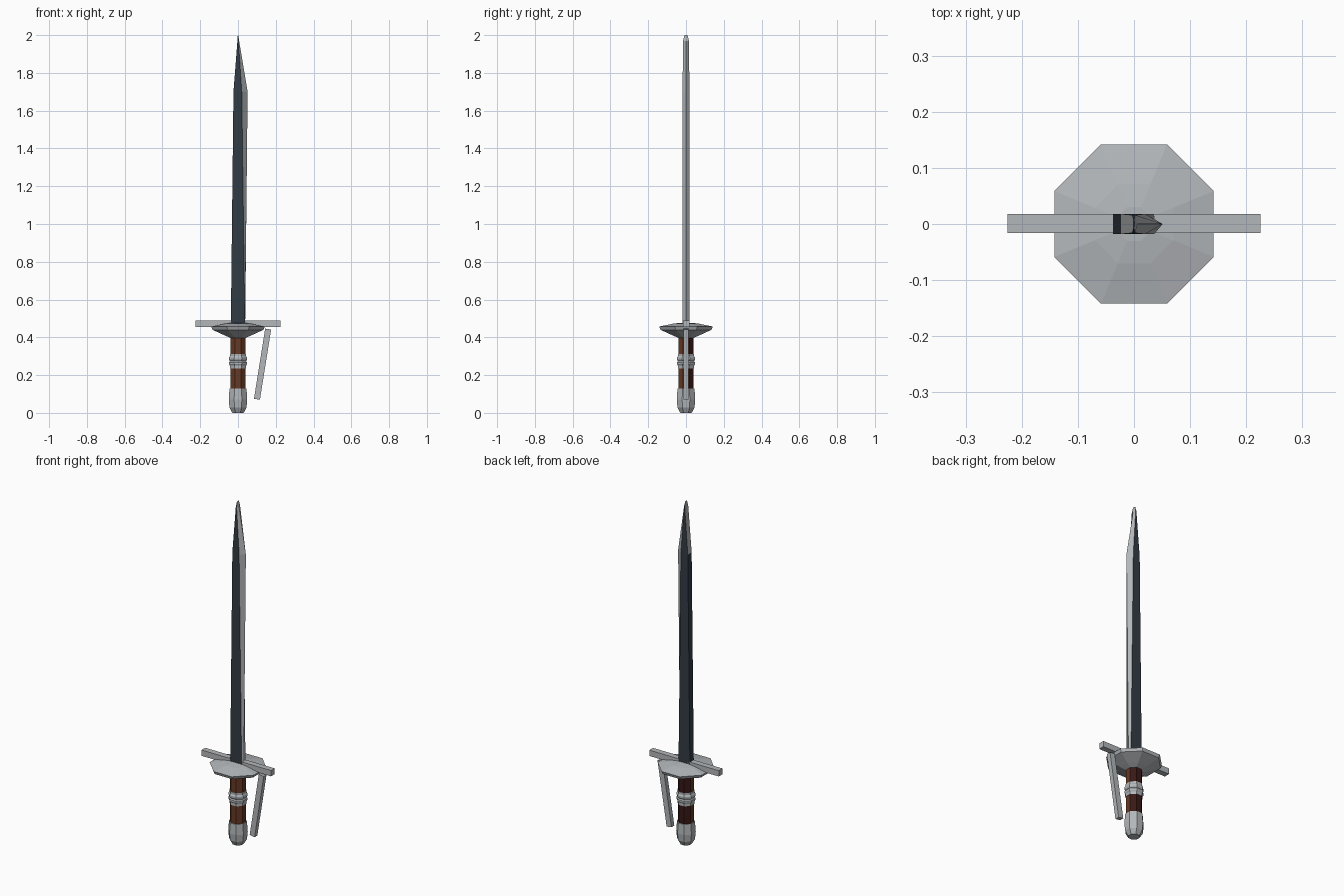
import bpy, math

if "Cube" in bpy.data.objects:
    bpy.data.objects.remove(bpy.data.objects["Cube"])


def material(name, srgb):
    m = bpy.data.materials.new(name)
    m.diffuse_color = [(c / 255) ** 2.2 for c in srgb] + [1]
    m.use_nodes = True
    m.node_tree.nodes["Principled BSDF"].inputs["Base Color"].default_value = m.diffuse_color
    return m


STEEL = material("steel", (178, 182, 185))
DARK = material("dark steel", (54, 62, 70))
BROWN = material("brown leather", (104, 60, 40))
SHADE = material("dark leather", (58, 31, 28))


def loft(name, rings, mats, rule=None):
    """Skin equal-sized rings of points, capped at both ends."""
    n = len(rings[0])
    verts = [p for ring in rings for p in ring]
    faces = [(r * n + i, r * n + (i + 1) % n, (r + 1) * n + (i + 1) % n, (r + 1) * n + i)
             for r in range(len(rings) - 1) for i in range(n)]
    faces += [tuple(reversed(range(n))), tuple(range(len(verts) - n, len(verts)))]
    me = bpy.data.meshes.new(name)
    me.from_pydata(verts, [], faces)
    for m in mats:
        me.materials.append(m)
    me.update()
    if rule:
        for p in me.polygons:
            p.material_index = rule(p)
    ob = bpy.data.objects.new(name, me)
    bpy.context.collection.objects.link(ob)
    return ob


def octagon(name, profile, mats, rule=None):
    """Eight-sided turned part; profile holds (flat-side radius, z)."""
    k = 1 / math.cos(math.pi / 8)
    rings = [[(r * k * math.cos((i + .5) * math.pi / 4),
               r * k * math.sin((i + .5) * math.pi / 4), z) for i in range(8)]
             for r, z in profile]
    return loft(name, rings, mats, rule)


def box(name, size, loc, tilt=0):
    bpy.ops.mesh.primitive_cube_add(size=1, location=loc, rotation=(0, tilt, 0))
    ob = bpy.context.object
    ob.name = name
    ob.scale = size
    ob.data.materials.append(STEEL)


# Single-edged blade: z, spine x, bevel x, edge x, half thickness
sections = [(0.46, -0.038, 0.036, 0.038, 0.018),
            (1.70, -0.024, 0.020, 0.051, 0.018),
            (1.97, -0.003, 0.002, 0.006, 0.016),
            (2.00, -0.001, 0.000, 0.001, 0.008)]
rings = [[(s, -h, z), (b, -h, z), (e, 0, z), (b, h, z), (s, h, z)]
         for z, s, b, e, h in sections]


def blade_colour(p):
    # sharpened edge and sloped tip of the spine are bright
    bevel = p.normal.x > 0.2
    tip_spine = p.normal.x < -0.5 and p.center.z > 1.7
    return 1 if bevel or tip_spine else 0


loft("blade", rings, [DARK, STEEL], blade_colour)

# Guard: shallow octagonal cup, crossbar and knuckle bar
octagon("guard_cup", [(0.035, 0.395), (0.07, 0.41), (0.135, 0.44), (0.142, 0.457),
                      (0.07, 0.472), (0.03, 0.477)], [STEEL])
box("crossbar", (0.45, 0.034, 0.034), (0, 0.001, 0.473))
box("knuckle_bar", (0.032, 0.026, 0.376), (0.13, 0, 0.258), math.atan2(0.06, 0.376))

# Grip: leather, darker on the back half
octagon("grip", [(0.041, 0.12), (0.041, 0.40)], [BROWN, SHADE],
        lambda p: 1 if p.normal.y > 0.3 else 0)

# Banded collar around the grip
octagon("grip_collar", [(0.043, 0.235), (0.043, 0.25), (0.048, 0.258), (0.048, 0.268),
                        (0.043, 0.274), (0.048, 0.282), (0.048, 0.292),
                        (0.043, 0.30), (0.043, 0.312)], [STEEL])

# Pommel
octagon("pommel", [(0.030, 0.0), (0.045, 0.028), (0.049, 0.07), (0.045, 0.13)], [STEEL])
